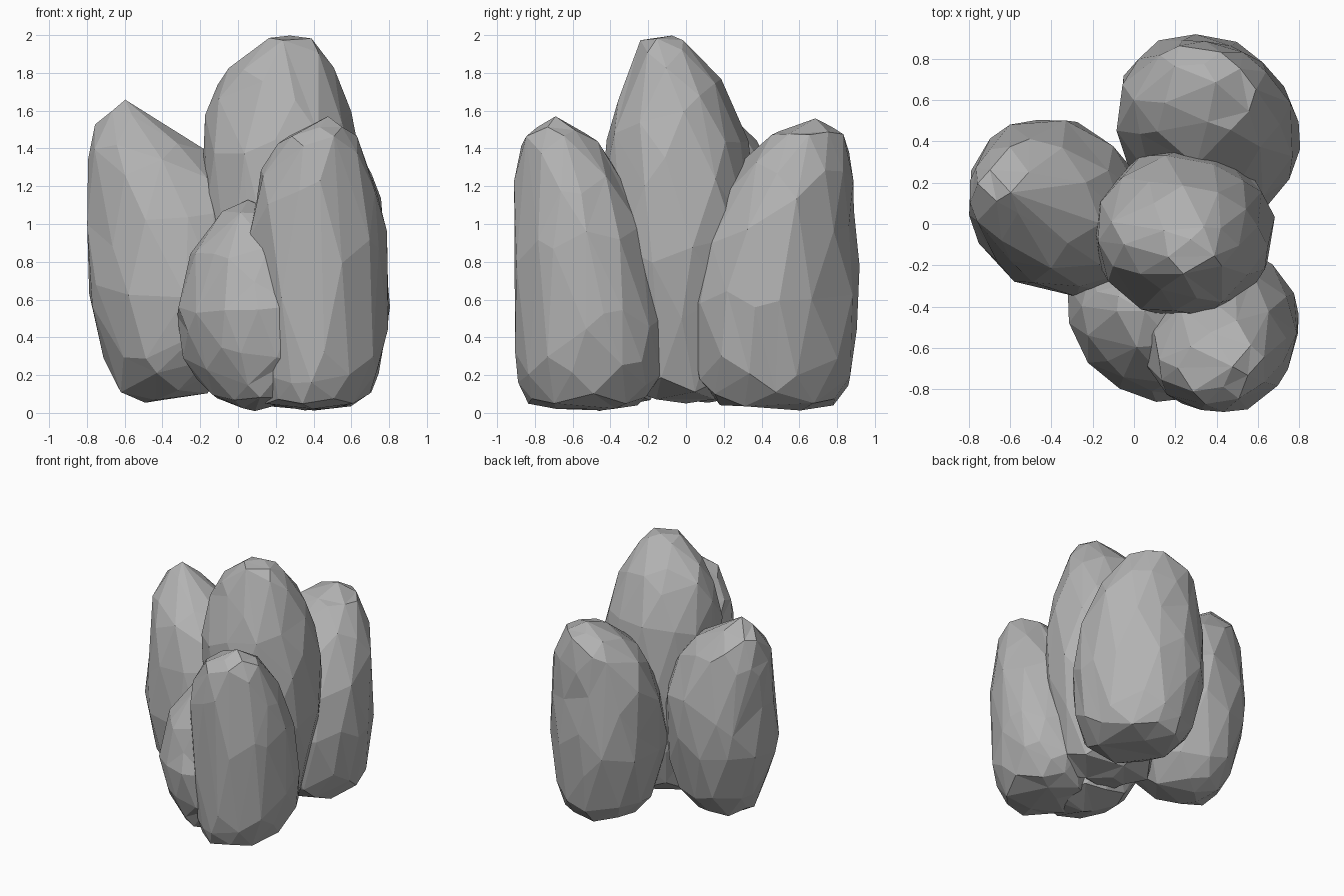
import bpy
import math
import random
from mathutils import Vector

random.seed(7)

default_cube = bpy.data.objects.get("Cube")
if default_cube:
    bpy.data.objects.remove(default_cube, do_unlink=True)

# One plain stone colour
stone = bpy.data.materials.new("stone_grey")
stone.use_nodes = True
grey = (0.45, 0.45, 0.45, 1)
stone.diffuse_color = grey
stone.node_tree.nodes["Principled BSDF"].inputs["Base Color"].default_value = grey


def sample(rows, fraction):
    """Blend between neighbouring cross-sections, from bottom to top."""
    position = fraction * (len(rows) - 1)
    index = min(int(position), len(rows) - 2)
    blend = position - index
    return [low + (high - low) * blend
            for low, high in zip(rows[index], rows[index + 1])]


def make_rock(name, rows, spin, skew=0, jitter=0.015, keep=0.45):
    """Wrap a ball around stacked oval sections, roughen it, cut it to facets.

    Each section is (height, min x, max x, min y, max y); skew slants the oval."""
    bpy.ops.mesh.primitive_ico_sphere_add(subdivisions=3, radius=1)
    rock = bpy.context.object
    rock.name = name
    rock.data.name = name

    for vertex in rock.data.vertices:
        direction = vertex.co.normalized()
        latitude = math.asin(max(-1, min(1, direction.z)))
        height, left, right, front, back = sample(rows, latitude / math.pi + 0.5)
        azimuth = math.atan2(direction.y, direction.x) + spin
        swell = 1.02 + random.uniform(-jitter, jitter) * 2
        across = math.cos(azimuth) * swell
        along = math.sin(azimuth + skew) * swell
        vertex.co = Vector((
            (left + right) / 2 + (right - left) / 2 * across,
            (front + back) / 2 + (back - front) / 2 * along,
            height + random.uniform(-jitter, jitter) * math.cos(latitude),
        ))

    facets = rock.modifiers.new("facets", "DECIMATE")
    facets.ratio = keep
    bpy.ops.object.modifier_apply(modifier=facets.name)
    bpy.ops.object.shade_flat()
    rock.data.materials.append(stone)
    return rock


# Tall rock in the middle
make_rock("tall_centre_rock", [
    (.05, .2, .2, 0, 0),
    (.1, -.08, .5, -.31, .24),
    (.5, -.18, .61, -.4, .34),
    (.95, -.19, .68, -.45, .38),
    (1.4, -.19, .64, -.43, .33),
    (1.75, -.11, .55, -.33, .19),
    (1.98, .13, .4, -.23, -.01),
    (2, .27, .27, -.12, -.12),
], spin=0.3)

# Side rock
make_rock("side_rock", [
    (.05, -.45, -.45, .1, .1),
    (.1, -.62, -.18, -.1, .3),
    (.3, -.72, 0, -.3, .43),
    (.65, -.8, .06, -.35, .5),
    (1, -.79, .06, -.31, .5),
    (1.36, -.79, -.11, -.2, .41),
    (1.53, -.75, -.4, 0, .3),
    (1.67, -.59, -.59, .15, .15),
], spin=1.1, skew=-0.14)

# Back rock
make_rock("back_rock", [
    (.01, .38, .38, .5, .5),
    (.04, .12, .64, .18, .78),
    (.19, 0, .74, .06, .87),
    (.6, -.08, .79, 0, .91),
    (.95, -.08, .78, .1, .89),
    (1.3, 0, .7, .27, .88),
    (1.48, .18, .58, .46, .84),
    (1.56, .4, .4, .69, .69),
], spin=2.0, skew=-0.12)

# Front rock
make_rock("front_rock", [
    (.01, .4, .4, -.5, -.5),
    (.04, .16, .64, -.83, -.24),
    (.2, .12, .75, -.89, -.13),
    (.5, .1, .79, -.91, -.13),
    (.9, .06, .79, -.91, -.21),
    (1.25, .11, .71, -.9, -.33),
    (1.47, .25, .62, -.86, -.5),
    (1.57, .49, .49, -.69, -.69),
], spin=0.7, skew=0.08)

# Small rock leaning on the front one
make_rock("small_front_rock", [
    (.01, .08, .08, -.45, -.45),
    (.08, -.14, .37, -.73, -.16),
    (.3, -.28, .46, -.82, -.1),
    (.55, -.32, .49, -.85, -.1),
    (.85, -.25, .44, -.78, -.15),
    (1.06, -.08, .22, -.62, -.25),
    (1.13, .05, .05, -.42, -.42),
], spin=1.6, skew=-0.2)
